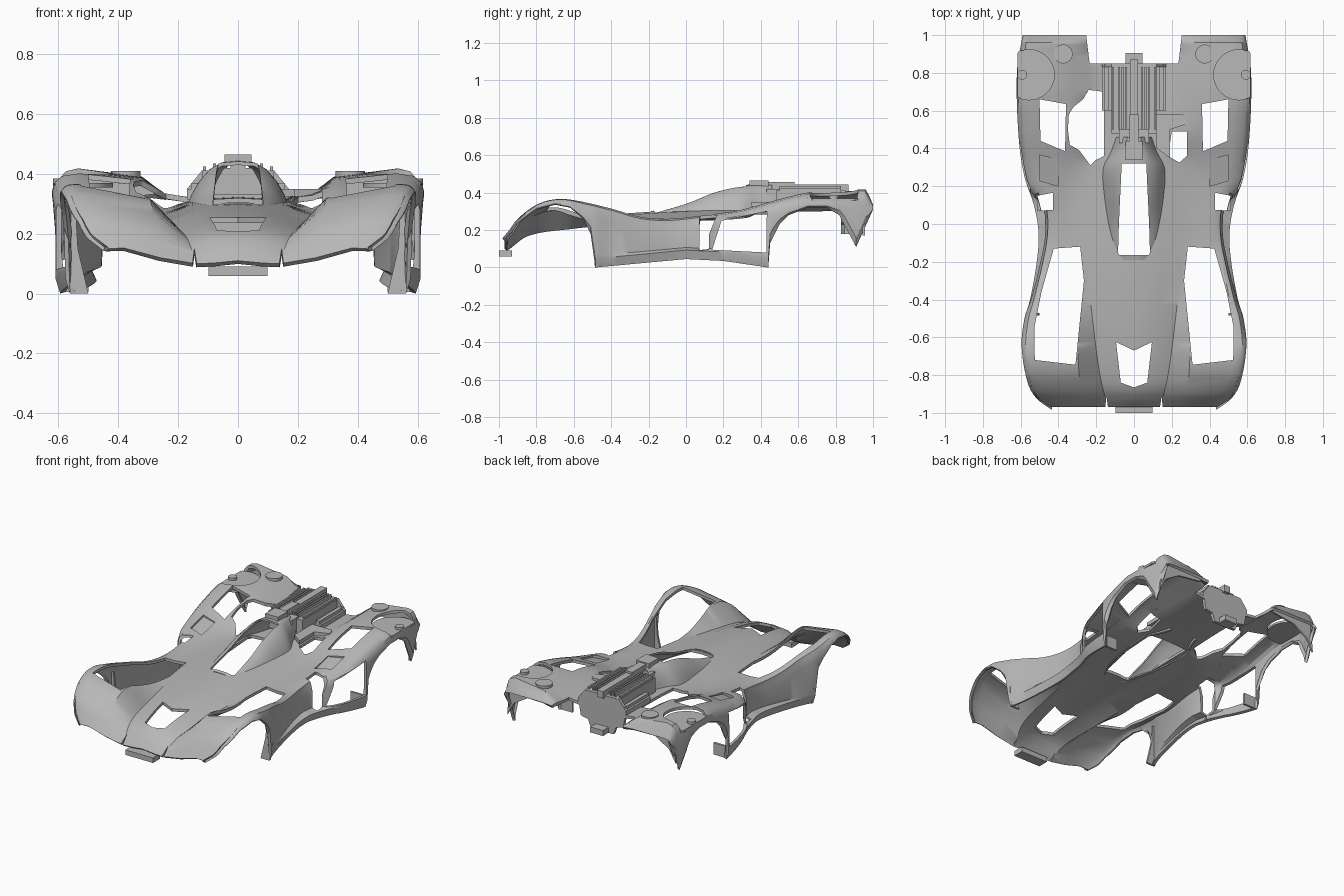
import bpy, bmesh, math

cube = bpy.data.objects.get("Cube")
if cube:
    bpy.data.objects.remove(cube)

grey = bpy.data.materials.new("plain grey")
grey.use_nodes = True
COLOUR = (0.48, 0.48, 0.48, 1)
grey.diffuse_color = COLOUR
grey.node_tree.nodes["Principled BSDF"].inputs["Base Color"].default_value = COLOUR


def make_object(name, bm, recalc=True):
    if recalc:
        bmesh.ops.recalc_face_normals(bm, faces=bm.faces)
    mesh = bpy.data.meshes.new(name)
    bm.to_mesh(mesh)
    bm.free()
    mesh.materials.append(grey)
    obj = bpy.data.objects.new(name, mesh)
    bpy.context.scene.collection.objects.link(obj)
    return obj


def prism(name, points, low, high, axis="z"):
    """Extrude a flat outline along one axis."""
    place = {"z": lambda u, v, w: (u, v, w),
             "x": lambda u, v, w: (w, u, v),
             "y": lambda u, v, w: (u, w, v)}[axis]
    bm = bmesh.new()
    bottom = [bm.verts.new(place(u, v, low)) for u, v in points]
    top = [bm.verts.new(place(u, v, high)) for u, v in points]
    bm.faces.new(bottom)
    bm.faces.new(top)
    for i in range(len(points)):
        k = (i + 1) % len(points)
        bm.faces.new((bottom[i], bottom[k], top[k], top[i]))
    return make_object(name, bm)


def box(name, x, y, z):
    return prism(name, [(x[0], y[0]), (x[1], y[0]), (x[1], y[1]), (x[0], y[1])], *z)


def arc(cx, cy, r, limit=9, steps=32):
    turn = [math.tau * i / steps for i in range(steps)]
    return [(min(cx + r * math.cos(t), limit), cy + r * math.sin(t)) for t in turn]


def flip(points):
    return [(-x, y) for x, y in points]


def curve(keys, smooth=True):
    """Value along the length of the car, through a few keys."""
    def slope(i):
        a, b = keys[max(i - 1, 0)], keys[min(i + 1, len(keys) - 1)]
        return (b[1] - a[1]) / (b[0] - a[0])

    def value(y):
        if y <= keys[0][0]:
            return keys[0][1]
        for i in range(len(keys) - 1):
            (y0, v0), (y1, v1) = keys[i], keys[i + 1]
            if y <= y1:
                h = y1 - y0
                t = (y - y0) / h
                if not smooth:
                    return v0 + (v1 - v0) * t
                s = t * t * (3 - 2 * t)
                return (v0 + (v1 - v0) * s + h * slope(i) * t * (1 - t) ** 2
                        - h * slope(i + 1) * t * t * (1 - t))
        return keys[-1][1]
    return value


def loft(name, stations, section, thickness):
    """Skin mirrored half sections and thicken the skin inward."""
    bm = bmesh.new()
    rows = []
    for y in stations:
        half = section(y)
        full = flip(half[:0:-1]) + half
        rows.append([bm.verts.new((x, y, z)) for x, z in full])
    for a, b in zip(rows, rows[1:]):
        for j in range(len(a) - 1):
            bm.faces.new((a[j], a[j + 1], b[j + 1], b[j]))
    obj = make_object(name, bm, recalc=False)
    solid = obj.modifiers.new("thickness", "SOLIDIFY")
    solid.thickness = thickness
    solid.offset = -1
    return obj


def bake(obj):
    graph = bpy.context.evaluated_depsgraph_get()
    obj.data = bpy.data.meshes.new_from_object(obj.evaluated_get(graph))
    obj.modifiers.clear()


def cut(obj, points, low, high, axis="z"):
    cutter = prism("cutter", points, low, high, axis)
    mod = obj.modifiers.new("cut", "BOOLEAN")
    mod.operation, mod.solver, mod.object = "DIFFERENCE", "EXACT", cutter
    bake(obj)
    bpy.data.objects.remove(cutter)


# Body guide curves: hood, valley, inner fender, ridge, outer side, waist dent, lower edge
hood_z = curve([(-.97, .11), (-.93, .16), (-.86, .21), (-.63, .26), (-.2, .297), (.35, .32), (1, .33)])
valley_x = curve([(-.97, .14), (-.8, .18), (-.5, .22), (-.2, .25), (.3, .25), (1, .24)])
valley_z = curve([(-.97, .1), (-.85, .185), (-.6, .225), (-.4, .245), (-.2, .26), (.3, .28), (.5, .33), (1, .33)])
inner_x = curve([(-.97, .26), (-.8, .29), (-.6, .3), (-.4, .32), (-.2, .36), (.1, .38), (.4, .33), (1, .32)])
inner_z = curve([(-.97, .12), (-.9, .225), (-.8, .3), (-.7, .32), (-.6, .3), (-.4, .265), (-.2, .255),
                 (.1, .27), (.3, .3), (.5, .36), (.7, .385), (.955, .39), (.965, .388), (1, .335)])
ridge_x = curve([(-.97, .38), (-.85, .49), (-.65, .54), (-.4, .505), (-.1, .445), (.1, .44), (.4, .52), (1, .535)])
ridge_z = curve([(-.97, .152), (-.9, .258), (-.8, .335), (-.7, .365), (-.6, .36), (-.4, .315), (-.25, .272),
                 (-.1, .26), (.1, .28), (.3, .31), (.5, .365), (.65, .4), (.8, .413), (.955, .418),
                 (.965, .414), (1, .335)])
outer_x = curve([(-.97, .45), (-.93, .51), (-.85, .56), (-.65, .595), (-.5, .58), (-.4, .55), (-.2, .515),
                 (-.05, .505), (.1, .53), (.25, .58), (.45, .61), (.8, .62), (1, .59)])
dent = curve([(-.45, 0), (-.2, .02), (0, .04), (.08, .045), (.16, .01), (.22, 0)])
LOWER = [(-.97, .142), (-.93, .19), (-.9, .235), (-.8, .31), (-.7, .335), (-.62, .32), (-.55, .26), (-.51, .18),
         (-.485, 0), (0, .045), (.2, .035), (.44, 0), (.45, .13), (.5, .23), (.55, .28), (.65, .32),
         (.75, .32), (.82, .28), (.85, .22), (.91, .11), (1, .31)]
lower_z = curve(LOWER, smooth=False)


def body_section(y):
    out, ridge, low = outer_x(y), ridge_z(y), lower_z(y)
    d = min(ridge - low, .09)
    side = out - dent(y)
    rx = ridge_x(y)
    vx, vz, hz = valley_x(y), valley_z(y), hood_z(y)
    wall = ridge - d * .75 - low
    return [(0, hz), (vx * .6, hz - .008), (vx, vz), (inner_x(y), inner_z(y)), (rx, ridge),
            (rx + (side - rx) * .6, ridge - d * .1), (side - .01, ridge - d * .35),
            (side, ridge - d * .75), (side, low + min(.062, wall * .6)),
            (out, low + min(.048, wall * .4)), (out - .015, low)]


stations = sorted({round(-.97 + .03 * i, 3) for i in range(66)} | {k[0] for k in LOWER} | {.96})
body = loft("body_shell", stations, body_section, .018)
bake(body)

# Openings that repeat on both sides, seen from above
for outline in (
        [(.285, -.12), (.425, -.13), (.49, -.36), (.528, -.55), (.525, -.72), (.31, -.745), (.265, -.3)],
        [(.36, .635), (.5, .66), (.495, .44), (.365, .385)],
        [(.4, .2), (.5, .23), (.5, .365), (.4, .34)],
        [(.43, .075), (.51, .07), (.51, .15), (.43, .165)],
        [(.12, -1.1), (.165, -1.1), (.146, -.91)]):
    cut(body, outline, .05, .6)
    cut(body, flip(outline), .05, .6)

# Side windows and round fender recesses
for outline, start in (([(.07, .105), (.095, .11), (.165, .28), (.132, .27)], .44),
                       ([(.14, .095), (.43, .08), (.432, .3), (.19, .25)], .48)):
    cut(body, outline, start, .8, "x")
    cut(body, outline, -.8, -start, "x")
cut(body, arc(.555, .79, .133), .368, .6)
cut(body, flip(arc(.555, .79, .133)), .368, .6)

# Nose vent, cockpit floor, tail gap and the uneven gaps beside the engine
cut(body, [(-.095, -.625), (0, -.67), (.095, -.625), (.07, -.84), (0, -.865), (-.07, -.84)], .05, .6)
cut(body, [(-.08, -.165), (.08, -.165), (.13, 0), (.14, .32), (-.14, .32), (-.13, 0)], .05, .6)
cut(body, [(-.235, .85), (.235, .85), (.265, 1.1), (-.265, 1.1)], .05, .6)
cut(body, [(-.16, .7), (-.24, .71), (-.27, .66), (-.32, .62), (-.345, .58), (-.35, .5), (-.34, .42),
           (-.29, .39), (-.23, .31), (-.2, .34), (-.16, .36)], .05, .6)
cut(body, [(.18, .36), (.24, .325), (.28, .36), (.28, .49), (.2, .49)], .05, .6)

# Cockpit canopy with open top
canopy_w = curve([(-.19, .08), (-.1, .12), (0, .145), (.15, .165), (.3, .17), (.38, .13), (.46, .1)])
canopy_z = curve([(-.19, .3), (0, .35), (.15, .41), (.3, .44), (.46, .445)])


def canopy_section(y):
    w, top = canopy_w(y), canopy_z(y)
    base = min(.285, top - .02)
    h = top - base
    return [(0, top), (w * .35, top - h * .03), (w * .55, top - h * .15), (w * .75, top - h * .4),
            (w * .9, top - h * .7), (w, base)]


canopy = loft("canopy", [-.19 + .65 * i / 24 for i in range(25)], canopy_section, .012)
bake(canopy)
cut(canopy, [(-.085, -.17), (.085, -.17), (.08, 0), (.065, .32), (-.065, .32), (-.08, 0)], .1, .6)

# Nose plate
box("nose_plate", (-.098, .098), (-1, -.93), (.058, .09))

# Engine cover with ribs, scoop and rear plate
box("engine_block", (-.12, .12), (.48, .85), (.32, .412))
box("engine_deck", (-.17, .17), (.6, .85), (.315, .35))
box("engine_front_step", (-.08, .08), (.43, .5), (.33, .42))
box("engine_spine", (-.022, .022), (.47, .87), (.4, .445))
for side in (-1, 1):
    for offset, top in ((.042, .435), (.06, .435), (.078, .435), (.112, .425)):
        x = side * offset
        box("engine_rib", (x - .005, x + .005), (.5, .83), (.405, top))
    box("engine_side_rail", (side * .145 - .012, side * .145 + .012), (.6, .85), (.34, .37))
box("scoop", (-.045, .045), (.34, .44), (.43, .465))
box("scoop_tail", (-.025, .025), (.43, .58), (.42, .458))
prism("engine_back_plate", [(-.17, .35), (-.12, .412), (.12, .412), (.17, .35), (.15, .24), (.1, .23),
                            (.08, .18), (-.08, .18), (-.1, .23), (-.15, .24)], .83, .85, "y")
box("tow_block", (-.045, .045), (.84, .905), (.18, .215))
prism("engine_side_bracket", [(.12, .4), (.19, .35), (.19, .5), (.28, .53), (.26, .58), (.12, .58)], .325, .35)

# Fender details on both sides
vent_slope = [(.19, .264), (.375, .31), (.375, .317), (.19, .271)]
dish = arc(.555, .79, .137, limit=.617)
for side, mirror, sign in (("left", lambda p: p, 1), ("right", flip, -1)):
    prism(side + "_vent_floor", vent_slope, sign * .39, sign * .51, "x")
    prism(side + "_fender_dish", mirror(dish), .355, .369)
    prism(side + "_dish_pin", mirror(arc(.592, .79, .026)), .36, .385)
    prism(side + "_fender_cap", mirror(arc(.375, .9, .05)), .385, .409)
    prism(side + "_tail_panel", mirror([(.26, .335), (.33, .38), (.5, .395), (.58, .36), (.597, .17),
                                        (.55, .25), (.45, .31)]), .945, .957, "y")
    prism(side + "_front_arch_flange", mirror([(.5, 0), (.562, 0), (.575, .1), (.56, .27), (.542, .27),
                                               (.535, .15)]), -.485, -.472, "y")
    prism(side + "_rear_arch_flange", mirror([(.5, .005), (.59, .005), (.603, .08), (.5, .08)]), .422, .436, "y")

# Smooth panels with sharp edges kept
bpy.ops.object.select_all(action="DESELECT")
for obj in bpy.context.scene.objects:
    if obj.type == "MESH":
        obj.select_set(True)
        bpy.context.view_layer.objects.active = obj
bpy.ops.object.shade_smooth_by_angle(angle=math.radians(32))
